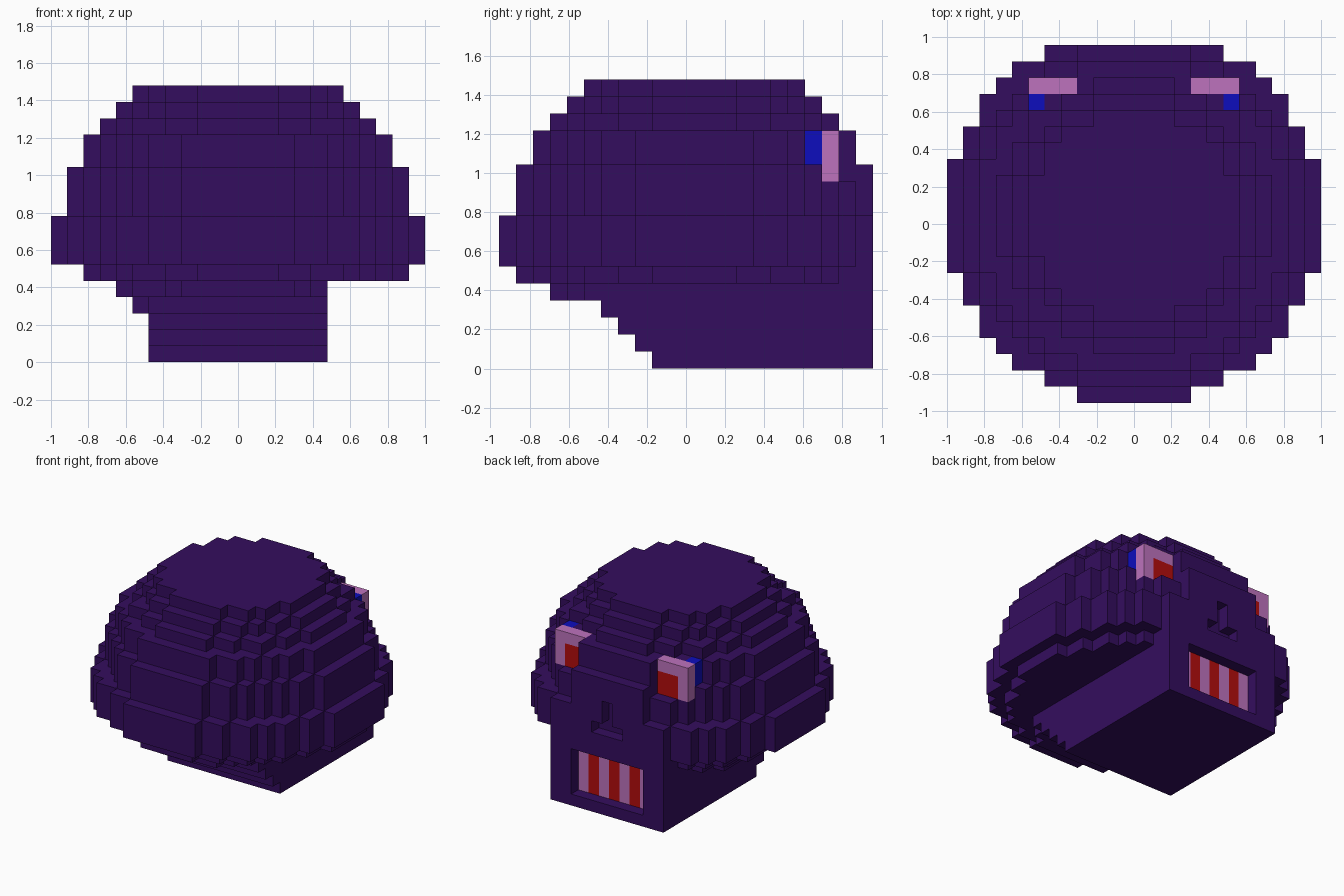
import bpy, bmesh
from mathutils import Vector

cube = bpy.data.objects.get("Cube")
if cube:
    bpy.data.objects.remove(cube, do_unlink=True)

U = 2 / 23              # edge of one block
Y_OFF = U / 2           # the dome sits half a block towards +y


def material(name, rgb):
    m = bpy.data.materials.new(name)
    m.use_nodes = True
    m.diffuse_color = (*rgb, 1)
    m.node_tree.nodes["Principled BSDF"].inputs["Base Color"].default_value = (*rgb, 1)
    return m


PURPLE = material("dark_purple", (0.034, 0.004, 0.112))
PINK = material("pale_pink", (0.51, 0.17, 0.51))
RED = material("red", (0.45, 0.004, 0.004))
BLUE = material("blue", (0.004, 0.004, 0.51))

cells = {}              # block position -> part name


def fill(part, xs, ys, zs):
    for x in xs:
        for y in ys:
            for z in zs:
                cells[x, y, z] = part


def span(a, b):
    return range(a, b + 1)


# Cranium: stacked round layers (bottom, top, squared radius)
for z0, z1, r2 in [(4, 4, 73), (5, 5, 104), (6, 8, 132), (9, 11, 110),
                   (12, 13, 90), (14, 14, 72), (15, 15, 56), (16, 16, 42)]:
    for x in span(-11, 11):
        for y in span(-11, 10):
            if x * x + y * y <= r2:
                fill("cranium", [x], [y], span(z0, z1))

# Underside is lopsided: trimmed on the left, stepped on the right
for x, y, z in list(cells):
    if (z == 4 and (x > 5 or x < -7)) or (z == 5 and x < -9):
        del cells[x, y, z]
fill("cranium", [-6], span(-3, 3), [3])

# Jaw: square block with a stepped slope behind
for z in span(0, 8):
    fill("jaw", span(-5, 5), span(max(-2 - z, -5), 10), [z])

# Eye sockets cut into the face
for x, y, z in list(cells):
    if z >= 11 and y >= 9 and abs(x) > 3:
        del cells[x, y, z]

# Nose and mouth openings
for x, z in [(-1, 7), (0, 7), (1, 7), (0, 8), (0, 9)]:
    cells.pop((x, 10, z), None)
for x in span(-3, 3):
    for z in span(1, 4):
        cells.pop((x, 10, z), None)

# Striped teeth at the back of the mouth
for x in span(-3, 3):
    fill("teeth" if x % 2 else "tooth_gaps", [x], [9], span(1, 4))

# Eyes: pink block, red pupil at the inner lower corner, blue block behind
for side, s in (("left", 1), ("right", -1)):
    fill(side + "_eye", [4 * s, 5 * s, 6 * s], [8], span(11, 13))
    fill(side + "_pupil", [4 * s, 5 * s], [8], span(11, 12))
    fill(side + "_eye_back", [6 * s], [7], span(12, 13))

AXES = [Vector(v) for v in ((1, 0, 0), (0, 1, 0), (0, 0, 1))]


def build(part, mat):
    """Make one object from the exposed sides of a part's blocks."""
    bm = bmesh.new()
    for c, owner in cells.items():
        if owner != part:
            continue
        mid = Vector((c[0], c[1], c[2] + 0.5))
        for i in range(3):
            for s in (1, -1):
                n = AXES[i] * s
                if tuple(int(c[k] + n[k]) for k in range(3)) in cells:
                    continue
                a, b = AXES[(i + 1) % 3] / 2, AXES[(i + 2) % 3] * s / 2
                o = mid + n / 2
                bm.faces.new([bm.verts.new(p * U + Vector((0, Y_OFF, 0)))
                              for p in (o - a - b, o + a - b, o + a + b, o - a + b)])
    bmesh.ops.remove_doubles(bm, verts=bm.verts[:], dist=U / 100)
    bmesh.ops.dissolve_limit(bm, angle_limit=0.01, verts=bm.verts[:], edges=bm.edges[:])
    mesh = bpy.data.meshes.new(part)
    bm.to_mesh(mesh)
    bm.free()
    mesh.materials.append(mat)
    bpy.context.collection.objects.link(bpy.data.objects.new(part, mesh))


for part, mat in [("cranium", PURPLE), ("jaw", PURPLE),
                  ("teeth", PINK), ("tooth_gaps", RED)]:
    build(part, mat)
for side in ("left", "right"):
    build(side + "_eye", PINK)
    build(side + "_pupil", RED)
    build(side + "_eye_back", BLUE)
